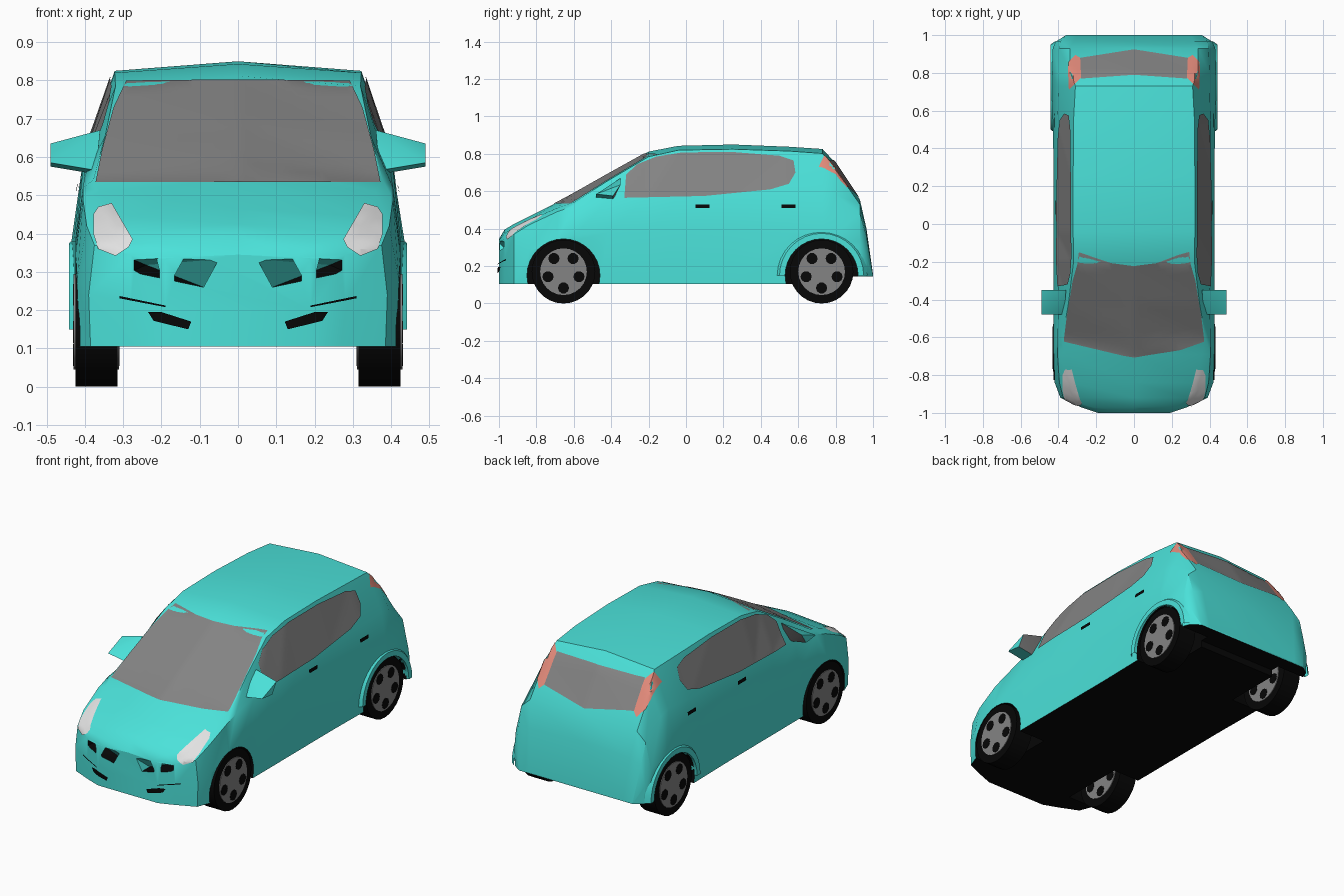
import bpy, bmesh, math
from mathutils import Vector, Matrix
from mathutils.bvhtree import BVHTree

if "Cube" in bpy.data.objects:
    bpy.data.objects.remove(bpy.data.objects["Cube"])


def material(name, r, g, b):
    m = bpy.data.materials.new(name)
    m.use_nodes = True
    m.diffuse_color = (r, g, b, 1)
    m.node_tree.nodes["Principled BSDF"].inputs["Base Color"].default_value = (r, g, b, 1)
    return m


teal = material("teal paint", .07, .76, .70)
glass = material("grey glass", .23, .23, .23)
black = material("black trim", .002, .002, .002)
white = material("lamp white", .76, .76, .76)
red = material("tail lamp red", .78, .26, .20)


def make_object(name, bm, *mats):
    mesh = bpy.data.meshes.new(name)
    bm.to_mesh(mesh)
    for m in mats:
        mesh.materials.append(m)
    obj = bpy.data.objects.new(name, mesh)
    bpy.context.collection.objects.link(obj)
    return obj


def hull(points):
    bm = bmesh.new()
    for p in points:
        bm.verts.new(p)
    bmesh.ops.convex_hull(bm, input=bm.verts[:])
    bmesh.ops.recalc_face_normals(bm, faces=bm.faces[:])
    return bm


def cylinder(x, y, z, radius, width, sides):
    bm = bmesh.new()
    turn = Matrix.Translation((x, y, z)) @ Matrix.Rotation(math.pi / 2, 4, 'Y')
    bmesh.ops.create_cone(bm, cap_ends=True, segments=sides, radius1=radius,
                          radius2=radius, depth=width, matrix=turn)
    return bm


# Body stations: y, sill width, side width and height, shoulder width and height,
# roof edge width and height, centre height
stations = [
    (-1.0, .19, .19, .20, .19, .33, .15, .338, .345),
    (-.97, .27, .28, .22, .28, .345, .22, .375, .395),
    (-.92, .385, .39, .24, .375, .37, .29, .405, .425),
    (-.84, .415, .42, .28, .395, .42, .33, .445, .465),
    (-.69, .42, .425, .34, .405, .49, .36, .51, .54),
    (-.60, .42, .425, .36, .405, .52, .378, .54, .588),
    (-.42, .42, .425, .38, .40, .55, .347, .655, .69),
    (-.20, .42, .425, .38, .405, .57, .32, .785, .812),
    (-.04, .42, .425, .38, .405, .57, .322, .82, .843),
    (.25, .42, .425, .38, .405, .58, .322, .825, .85),
    (.55, .425, .43, .38, .405, .59, .32, .815, .838),
    (.73, .43, .435, .38, .40, .60, .31, .802, .826),
    (.80, .43, .435, .38, .40, .58, .335, .715, .75),
    (.93, .425, .43, .33, .395, .48, .34, .53, .555),
    (.965, .41, .415, .25, .39, .36, .32, .385, .40),
    (1.0, .36, .36, .148, .36, .15, .30, .152, .155),
]
FLOOR = .105
bm = bmesh.new()
rings = []
for y, wl, wm, zm, ws, zs, wt, zt, zc in stations:
    half = [(wl, FLOOR), (wm, zm), (ws, zs), (wt, zt)]
    ring = half + [(0, zc)] + [(-x, z) for x, z in reversed(half)]
    rings.append([bm.verts.new((x, y, z)) for x, z in ring])
for a, b in zip(rings, rings[1:]):
    for i in range(len(a)):
        j = (i + 1) % len(a)
        bm.faces.new((a[i], a[j], b[j], b[i]))
bm.faces.new(rings[0])
bm.faces.new(rings[-1])
bmesh.ops.recalc_face_normals(bm, faces=bm.faces[:])
shell = BVHTree.FromBMesh(bm)
body = make_object("body", bm, teal, black)

# Cut wheel arches, bumper inlets and the raised rear underside
WHEEL_Y = (-.655, .725)
ARCH_Z, ARCH_R = .15, .195
cutters = [hull([(x, y, z) for x in (-.6, .6) for y in (.87, 1.1) for z in (0, .145)])]
for s in (1, -1):
    cutters += [cylinder(s * .45, y, ARCH_Z, ARCH_R, .4, 32) for y in WHEEL_Y]
    cutters.append(hull([(s * x, y, z) for x, y, z in (
        (.05, -1.01, .333), (.28, -.985, .335), (.28, -.985, .30),
        (.09, -1.01, .26), (.09, -.93, .26), (.24, -.93, .318))]))
helpers = []
for c in cutters:
    cutter = make_object("cutter", c)
    cutter.hide_render = True
    helpers.append(cutter)
    mod = body.modifiers.new("cut", 'BOOLEAN')
    mod.operation, mod.solver, mod.object = 'DIFFERENCE', 'EXACT', cutter
bpy.context.view_layer.update()
cut = bpy.data.meshes.new_from_object(body.evaluated_get(bpy.context.evaluated_depsgraph_get()))
body.modifiers.clear()
body.data = cut
for h in helpers:
    bpy.data.objects.remove(h)
cut.materials.clear()
cut.materials.append(teal)
cut.materials.append(black)

# Black underside, arch linings and inlet floors
for f in cut.polygons:
    c, n = f.center, f.normal
    under = n.z < -.7 and c.z < .16
    arch = any(math.hypot(c.y - y, c.z - ARCH_Z) < ARCH_R + .003 for y in WHEEL_Y) \
        and (abs(n.x) < .3 or abs(c.x) < .26)
    inlet = c.y < -.85 and .25 < c.z < .335 and abs(c.x) < .285 \
        and (n.z > .5 or n.x * c.x < -.05)
    f.material_index = int(under or arch or inlet)


# Thin plates laid over the body: outline is given in the plane seen along a direction
def plate(name, outline, view, mat, side=1, step=.02):
    place, d = {
        "front": (lambda u, v: Vector((side * u, -2, v)), Vector((0, 1, 0))),
        "side": (lambda u, v: Vector((side * 2, u, v)), Vector((-side, 0, 0))),
        "top": (lambda u, v: Vector((side * u, v, 2)), Vector((0, 0, -1))),
    }[view]
    bm = bmesh.new()
    bm.faces.new([bm.verts.new(place(u, v)) for u, v in outline])
    for axis in range(3):
        if abs(d[axis]) > .5:
            continue
        no = Vector([float(k == axis) for k in range(3)])
        for k in range(-50, 51):
            bmesh.ops.bisect_plane(bm, geom=bm.verts[:] + bm.edges[:] + bm.faces[:],
                                   plane_co=no * k * step, plane_no=no)
    bmesh.ops.triangulate(bm, faces=bm.faces[:])
    for v in bm.verts[:]:
        hit = shell.ray_cast(v.co, d)[0]
        if hit is None:
            bm.verts.remove(v)
        else:
            v.co = hit - d * .007
    bm.normal_update()
    for f in bm.faces:
        if f.normal.dot(d) > 0:
            f.normal_flip()
    return make_object(name, bm, mat)


def both_ways(right):
    return right + [(-u, v) for u, v in reversed(right) if u]


plate("windscreen", both_ways([(0, .535), (.372, .535), (.355, .62), (.325, .73),
                               (.292, .80), (0, .803)]), "front", glass)
plate("rear_window", both_ways([(0, .79), (.28, .77), (.285, .88), (0, .925)]), "top", glass)
for s, hand in ((1, "left"), (-1, "right")):
    plate(hand + "_side_window", [
        (-.33, .565), (-.32, .69), (-.26, .745), (-.16, .785), (-.02, .808), (.25, .81),
        (.5, .79), (.575, .765), (.585, .70), (.55, .64), (.45, .61), (.1, .575)],
        "side", glass, s)
    plate(hand + "_headlamp", [
        (.378, .45), (.365, .47), (.33, .48), (.275, .385), (.285, .365),
        (.32, .342), (.365, .36), (.378, .40)], "front", white, s)
    plate(hand + "_tail_lamp", [(.35, .82), (.345, .71), (.28, .775), (.285, .88),
                                (.31, .895), (.345, .86)], "top", red, s)
    plate(hand + "_fog_slot", [(.235, .195), (.22, .172), (.13, .15), (.122, .17),
                               (.2, .195)], "front", black, s)
    plate(hand + "_bumper_crease", [(.31, .237), (.31, .231), (.19, .208), (.19, .212)],
          "front", black, s)
    for part, y in (("front", .05), ("rear", .51)):
        plate(f"{hand}_{part}_door_handle",
              [(y, .51), (y + .075, .51), (y + .075, .53), (y, .53)], "side", black, s)

    # Door mirror with its glass on the back
    bm = hull([(s * x, y, z) for x, y, z in (
        (.37, -.48, .565), (.37, -.39, .555), (.36, -.35, .67),
        (.49, -.48, .585), (.49, -.39, .575), (.49, -.35, .635))])
    for f in bm.faces:
        f.material_index = int(f.normal.y > .6)
    make_object(hand + "_mirror", bm, teal, glass)

    # Flared lip around the rear arch
    bm = bmesh.new()
    rows = []
    for k in range(17):
        a = math.pi * k / 16
        rows.append([bm.verts.new((s * x, WHEEL_Y[1] + r * math.cos(a),
                                   ARCH_Z + r * math.sin(a)))
                     for r, x in ((.245, .415), (.225, .442), (ARCH_R, .442), (ARCH_R, .40))])
    for a, b in zip(rows, rows[1:]):
        for i in range(3):
            order = (a[i], a[i + 1], b[i + 1], b[i])
            bm.faces.new(order if s < 0 else order[::-1])
    make_object(hand + "_rear_arch_lip", bm, teal)

    # Wheels: tyre, hub discs on both faces, five dark openings
    for part, y in zip(("front", "rear"), WHEEL_Y):
        name = f"{hand}_{part}_"
        make_object(name + "tyre", cylinder(s * .37, y, .17, .17, .11, 28), black)
        for label, x in (("outer", .426), ("inner", .314)):
            make_object(f"{name}{label}_hub", cylinder(s * x, y, .17, .125, .006, 24), glass)
            out = .001 if label == "outer" else -.001
            for k in range(5):
                a = math.pi / 2 + math.tau * (k + .5) / 5
                make_object(f"{name}{label}_opening", cylinder(
                    s * (x + out), y + .087 * math.cos(a), .17 + .087 * math.sin(a),
                    .03, .008, 10), black)

# Smooth shading with sharp creases kept
bpy.ops.object.select_all(action='DESELECT')
for obj in bpy.context.collection.objects:
    if obj.type == 'MESH':
        obj.select_set(True)
bpy.context.view_layer.objects.active = body
bpy.ops.object.shade_smooth_by_angle(angle=math.radians(32))
